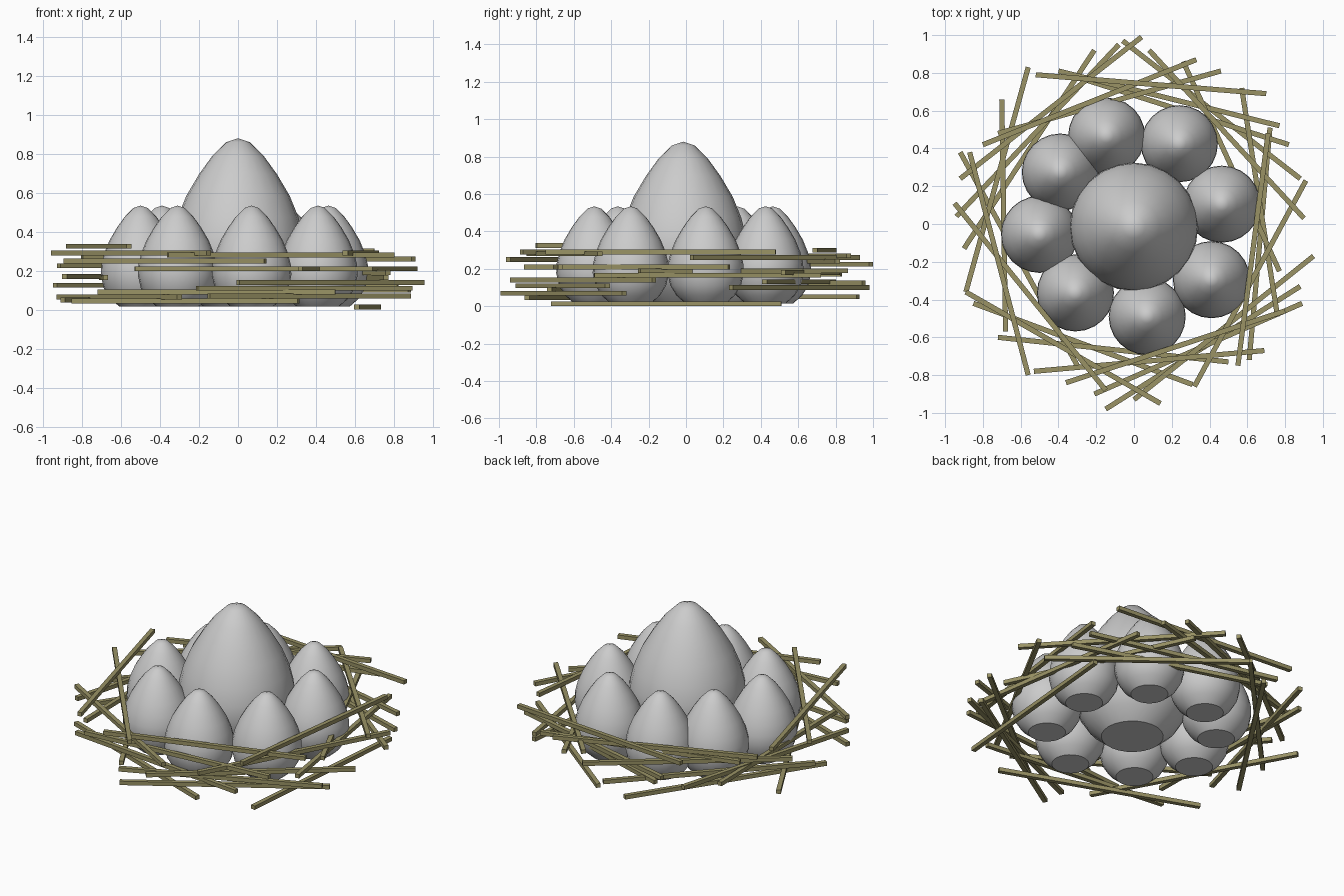
import bpy, bmesh, math
from mathutils import Vector, Matrix

if "Cube" in bpy.data.objects:
    bpy.data.objects.remove(bpy.data.objects["Cube"])

SIDES = 24
# Half profile of the large egg: radius, height above its flat base
PROFILE = [(.18, 0), (.26, .07), (.315, .16), (.34, .27), (.335, .36), (.31, .46),
           (.265, .57), (.20, .68), (.135, .77), (.06, .845)]
TIP = .865

twig_mat = bpy.data.materials.new("dry_twig")
twig_mat.diffuse_color = (0.32, 0.29, 0.13, 1)
twig_mat.use_nodes = True
twig_mat.node_tree.nodes["Principled BSDF"].inputs["Base Color"].default_value = twig_mat.diffuse_color


def add_object(name, bm, mat=None):
    bmesh.ops.recalc_face_normals(bm, faces=bm.faces[:])
    me = bpy.data.meshes.new(name)
    bm.to_mesh(me)
    bm.free()
    ob = bpy.data.objects.new(name, me)
    bpy.context.collection.objects.link(ob)
    if mat:
        me.materials.append(mat)
    return ob


def egg(name, x, y, scale):
    bm = bmesh.new()
    rings = []
    for r, h in PROFILE:
        rings.append([bm.verts.new((x + r * scale * math.cos(math.tau * i / SIDES),
                                    y + r * scale * math.sin(math.tau * i / SIDES),
                                    .015 + h * scale)) for i in range(SIDES)])
    tip = bm.verts.new((x, y, .015 + TIP * scale))
    for i in range(SIDES):
        j = (i + 1) % SIDES
        for a, b in zip(rings, rings[1:]):
            bm.faces.new((a[i], a[j], b[j], b[i]))
        bm.faces.new((rings[-1][i], rings[-1][j], tip))
    bm.faces.new(rings[0][::-1])
    ob = add_object(name, bm)
    bpy.ops.object.select_all(action='DESELECT')
    ob.select_set(True)
    bpy.context.view_layer.objects.active = ob
    bpy.ops.object.shade_smooth_by_angle(angle=math.radians(40))


# Central egg and the ring of smaller eggs around it
egg("large_egg", 0, -.015, 1)
SMALL = [(-.145, .465), (.24, .425), (.465, .105), (.41, -.295),
         (.07, -.49), (-.31, -.365), (-.50, -.055), (-.39, .275)]
for n, (x, y) in enumerate(SMALL):
    egg(f"small_egg_{n + 1}", x, y, .6)

# Nest twigs: plan view end points and height
TWIGS = [
    (-.52, .79, .70, .69, .30), (-.40, .81, .77, .52, .18), (-.34, .79, .82, .42, .13),
    (.33, .87, -.80, .42, .27), (.46, .81, -.72, .48, .24), (.04, .99, -.92, .24, .225),
    (-.08, .95, -.94, .04, .125), (-.21, .92, -.90, -.13, .05), (-.56, .83, -.89, -.36, .17),
    (-.70, .66, -.68, -.57, .165), (-.87, .38, -.56, -.80, .325), (-.92, .38, -.30, -.75, .065),
    (-.95, .11, -.15, -.88, .29), (.14, -.95, -.89, -.36, .25), (-.85, -.42, .31, -.85, .045),
    (-.72, -.60, .50, -.73, .09), (-.53, -.78, .69, -.67, .21), (-.36, -.84, .80, -.46, .28),
    (-.21, -.90, .89, -.42, .11), (-.15, -.98, .88, -.33, .07), (0, -.93, .95, -.17, .14),
    (.32, -.86, .91, .23, .21), (.76, -.49, .57, .72, .165), (.55, -.75, .71, .48, .29),
    (.61, -.72, .72, .51, .013), (.08, .92, .90, .03, .26), (-.06, .97, .88, .24, .10),
    (.26, .86, .77, -.25, .19),
]
nest = bmesh.new()
for x1, y1, x2, y2, z in TWIGS:
    length = math.hypot(x2 - x1, y2 - y1)
    place = (Matrix.Translation(((x1 + x2) / 2, (y1 + y2) / 2, z))
             @ Matrix.Rotation(math.atan2(y2 - y1, x2 - x1), 4, 'Z')
             @ Matrix.Diagonal((length, .027, .025, 1)))
    bmesh.ops.create_cube(nest, size=1, matrix=place)
add_object("nest_twigs", nest, twig_mat)
